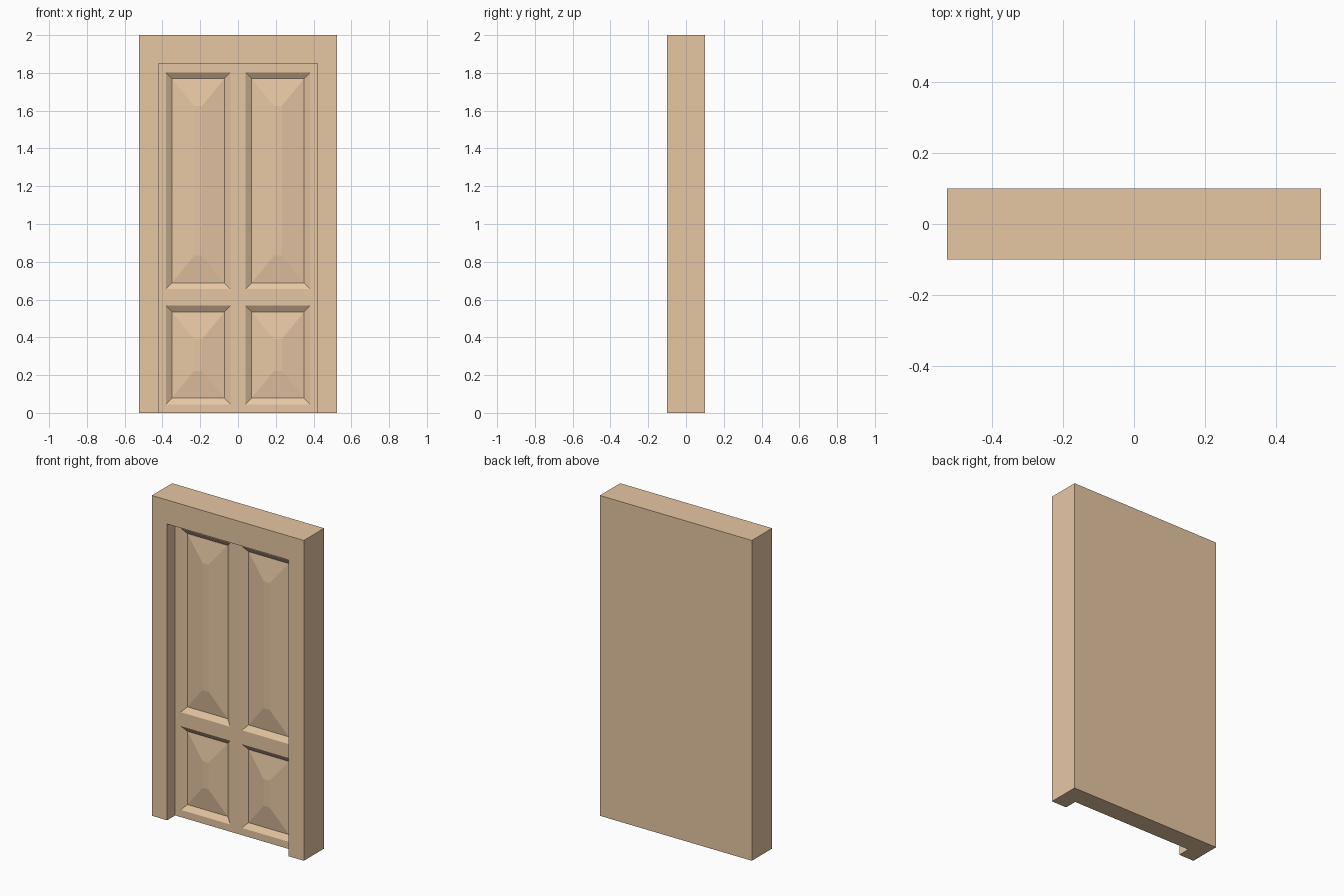
import bpy, bmesh

if "Cube" in bpy.data.objects:
    bpy.data.objects.remove(bpy.data.objects["Cube"])

wood = bpy.data.materials.new("wood")
wood.diffuse_color = (0.8, 0.57, 0.37, 1)
wood.use_nodes = True
wood.node_tree.nodes["Principled BSDF"].inputs["Base Color"].default_value = wood.diffuse_color


def make_loft(name, rings):
    """Closed solid lofted through rectangles (x0, x1, z0, z1, y), front to back."""
    bm = bmesh.new()
    loops = []
    for x0, x1, z0, z1, y in rings:
        corners = ((x0, z0), (x1, z0), (x1, z1), (x0, z1))
        loops.append([bm.verts.new((x, y, z)) for x, z in corners])
    for a, b in zip(loops, loops[1:]):
        for i in range(4):
            j = (i + 1) % 4
            bm.faces.new((a[i], a[j], b[j], b[i]))
    bm.faces.new(loops[0])
    bm.faces.new(loops[-1])
    bmesh.ops.recalc_face_normals(bm, faces=bm.faces)
    mesh = bpy.data.meshes.new(name)
    bm.to_mesh(mesh)
    bm.free()
    obj = bpy.data.objects.new(name, mesh)
    bpy.context.collection.objects.link(obj)
    return obj


def carve(target, cutter):
    """Subtract the cutter from the target, then discard it."""
    mod = target.modifiers.new("carve", 'BOOLEAN')
    mod.operation = 'DIFFERENCE'
    mod.solver = 'EXACT'
    mod.object = cutter
    bpy.context.view_layer.objects.active = target
    bpy.ops.object.modifier_apply(modifier=mod.name)
    bpy.data.objects.remove(cutter)


def panel_cutter(x0, x1, z0, z1):
    """Bevelled recess whose floor rises to a narrow raised ridge."""
    def ring(dx, dz, y):
        return (x0 + dx, x1 - dx, z0 + dz, z1 - dz, y)
    return make_loft("panel_cutter", [
        ring(0, 0, -0.06),
        ring(0, 0, FACE_Y),
        ring(0.032, 0.033, FACE_Y + 0.022),
        ring(0.15, 0.178, FACE_Y + 0.001)])


FACE_Y = -0.02   # front of the door leaf, set back in its frame

# Frame and leaf, carved from one solid slab
door = make_loft("panelled_door", [(-0.525, 0.525, 0, 2, -0.1),
                                   (-0.525, 0.525, 0, 2, 0.1)])
door.data.materials.append(wood)

# Doorway opening, running out through the floor
carve(door, make_loft("opening_cutter", [(-0.42, 0.42, -0.1, 1.85, -0.2),
                                         (-0.42, 0.42, -0.1, 1.85, FACE_Y)]))

# Two tall upper panels and two short lower ones
for x0, x1 in ((-0.382, -0.04), (0.04, 0.382)):
    for z0, z1 in ((0.045, 0.568), (0.655, 1.803)):
        carve(door, panel_cutter(x0, x1, z0, z1))
